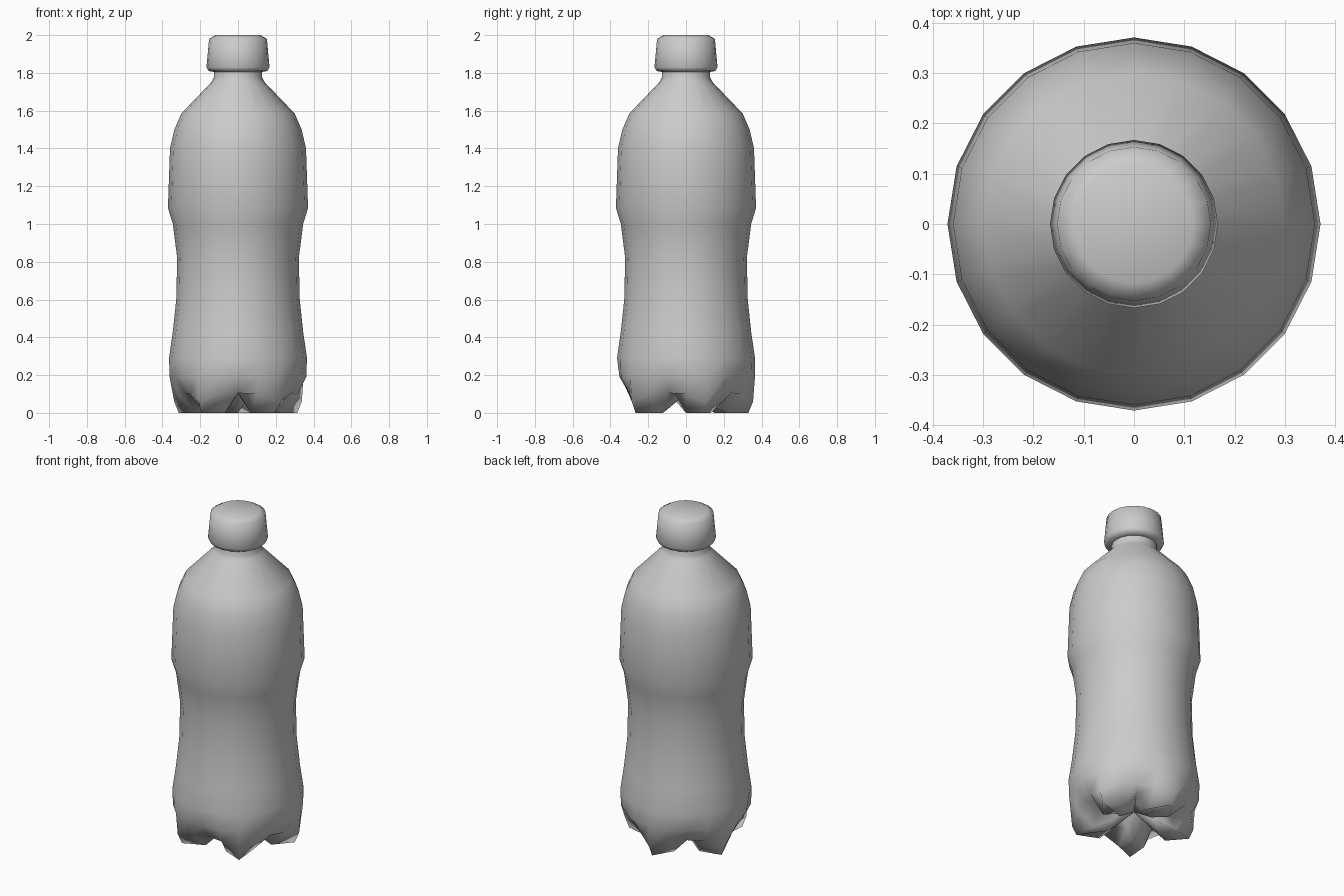
import bpy, bmesh, math

if "Cube" in bpy.data.objects:
    bpy.data.objects.remove(bpy.data.objects["Cube"])

SIDES = 20  # four columns per foot: foot, flank, valley, flank


def loft(name, rings, bottom_z, top_z):
    """Rings hold one (r, z) for every column, or three: foot, flank, valley."""
    bm = bmesh.new()
    loops = []
    for ring in rings:
        loop = []
        for i in range(SIDES):
            a = 2 * math.pi * i / SIDES
            k = (i - 5) % 4            # one foot points straight back (+y)
            r, z = ring[min(k, 4 - k)] if len(ring) == 3 else ring
            loop.append(bm.verts.new((r * math.cos(a), r * math.sin(a), z)))
        loops.append(loop)
    for lo, hi in zip(loops, loops[1:]):
        for i in range(SIDES):
            j = (i + 1) % SIDES
            bm.faces.new((lo[i], lo[j], hi[j], hi[i]))
    for loop, z in ((loops[0], bottom_z), (loops[-1], top_z)):
        centre = bm.verts.new((0, 0, z))
        for i in range(SIDES):
            bm.faces.new((centre, loop[i], loop[(i + 1) % SIDES]))
    bmesh.ops.recalc_face_normals(bm, faces=bm.faces)
    mesh = bpy.data.meshes.new(name)
    bm.to_mesh(mesh)
    bm.free()
    ob = bpy.data.objects.new(name, mesh)
    bpy.context.collection.objects.link(ob)
    bpy.ops.object.select_all(action='DESELECT')
    ob.select_set(True)
    bpy.context.view_layer.objects.active = ob
    bpy.ops.object.shade_smooth_by_angle(angle=math.radians(80))
    return ob


# Bottle body: five-footed base, pinched grip, shoulder and neck
feet = [
    ((0.15, 0.0), (0.11, 0.05), (0.10, 0.105)),
    ((0.33, 0.0), (0.225, 0.0), (0.20, 0.105)),
    ((0.355, 0.06), (0.315, 0.10), (0.295, 0.105)),
    ((0.365, 0.19), (0.362, 0.19), (0.352, 0.19)),
]
wall = [
    (0.365, 0.29), (0.345, 0.43), (0.327, 0.60), (0.322, 0.82),
    (0.345, 1.00), (0.371, 1.085), (0.360, 1.40), (0.337, 1.50),
    (0.300, 1.585), (0.142, 1.75), (0.128, 1.775), (0.127, 1.83),
]
loft("bottle_body", feet + wall, 0.10, 1.83)

# Screw cap
cap = [(0.127, 1.805), (0.155, 1.81), (0.167, 1.83), (0.153, 1.98), (0.118, 2.0)]
loft("bottle_cap", cap, 1.805, 2.0)
